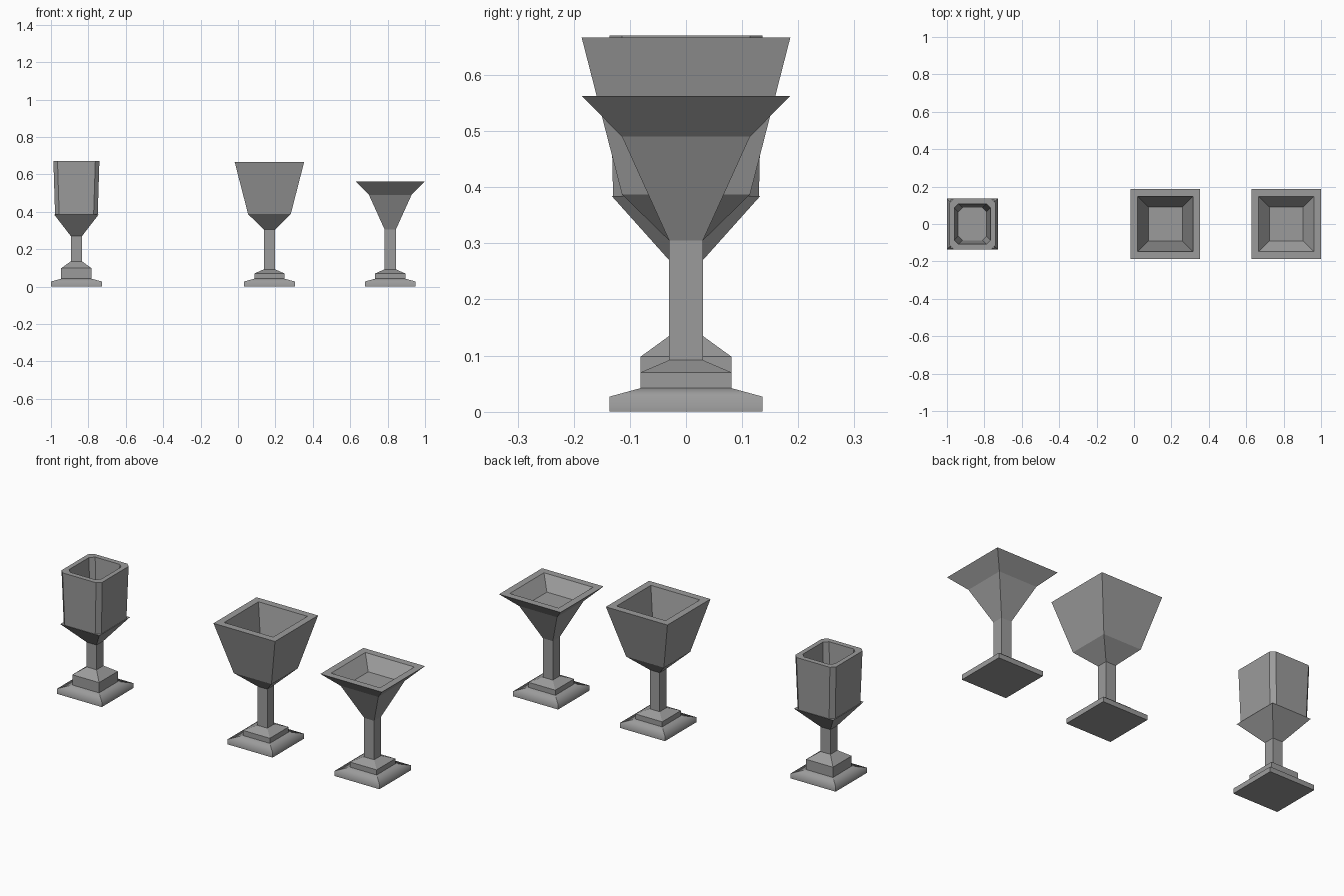
import bpy, bmesh

cube = bpy.data.objects.get("Cube")
if cube:
    bpy.data.objects.remove(cube)

grey = bpy.data.materials.new("warm_free_grey")
grey.name = "plain_grey"
grey.use_nodes = True
colour = (0.33, 0.33, 0.33, 1)
grey.diffuse_color = colour
grey.node_tree.nodes["Principled BSDF"].inputs["Base Color"].default_value = colour


def outline(hx, hy, cut):
    """Rectangle corners, or eight points when the corners are cut."""
    if not cut:
        return [(-hx, -hy), (hx, -hy), (hx, hy), (-hx, hy)]
    return [(-hx + cut, -hy), (hx - cut, -hy), (hx, -hy + cut), (hx, hy - cut),
            (hx - cut, hy), (-hx + cut, hy), (-hx, hy - cut), (-hx, -hy + cut)]


def loft(name, x, sections, cut=0, soft=False):
    """Closed solid through sections (half width, half depth, height)."""
    bm = bmesh.new()
    rings = [[bm.verts.new((px, py, z)) for px, py in outline(hx, hy, cut)]
             for hx, hy, z in sections]
    count = len(rings[0])
    for low, high in zip(rings, rings[1:]):
        for i in range(count):
            j = (i + 1) % count
            face = bm.faces.new((low[i], low[j], high[j], high[i]))
            face.smooth = soft
        # keep the corner edges crisp
        for a, b in zip(low, high):
            bm.edges.get((a, b)).smooth = False
    bm.faces.new(rings[0][::-1])
    bm.faces.new(rings[-1])
    mesh = bpy.data.meshes.new(name)
    bm.to_mesh(mesh)
    bm.free()
    mesh.materials.append(grey)
    obj = bpy.data.objects.new(name, mesh)
    obj.location.x = x
    bpy.context.collection.objects.link(obj)
    return obj


def square(*pairs):
    return [(h, h, z) for h, z in pairs]


def foot_and_stem(label, x, collar_top, stem_start, stem_top):
    loft(label + "_base", x, square((0.136, 0), (0.136, 0.027), (0.081, 0.042)), soft=True)
    loft(label + "_collar", x, square((0.081, 0.042), (0.081, collar_top), (0.03, stem_start)))
    loft(label + "_stem", x, square((0.03, stem_start), (0.03, stem_top)))


# Tall goblet: cut corners on the cup, square underside
x = -0.864
foot_and_stem("tall_goblet", x, 0.098, 0.135, 0.27)
loft("tall_goblet_underside", x, [(0.03, 0.03, 0.27), (0.118, 0.132, 0.384)])
loft("tall_goblet_cup", x, [(0.114, 0.13, 0.384), (0.123, 0.136, 0.67),
                            (0.097, 0.108, 0.67), (0.076, 0.087, 0.4)], cut=0.022)

# Wide goblet: flared square bowl
x = 0.168
foot_and_stem("wide_goblet", x, 0.07, 0.092, 0.305)
loft("wide_goblet_bowl", x, square((0.03, 0.305), (0.114, 0.387), (0.186, 0.667),
                                   (0.148, 0.667), (0.09, 0.4)))

# Shallow goblet: steep funnel with a wide rim
x = 0.814
foot_and_stem("shallow_goblet", x, 0.07, 0.092, 0.305)
loft("shallow_goblet_bowl", x, square((0.03, 0.305), (0.114, 0.49), (0.186, 0.563),
                                      (0.148, 0.563), (0.09, 0.495)))
